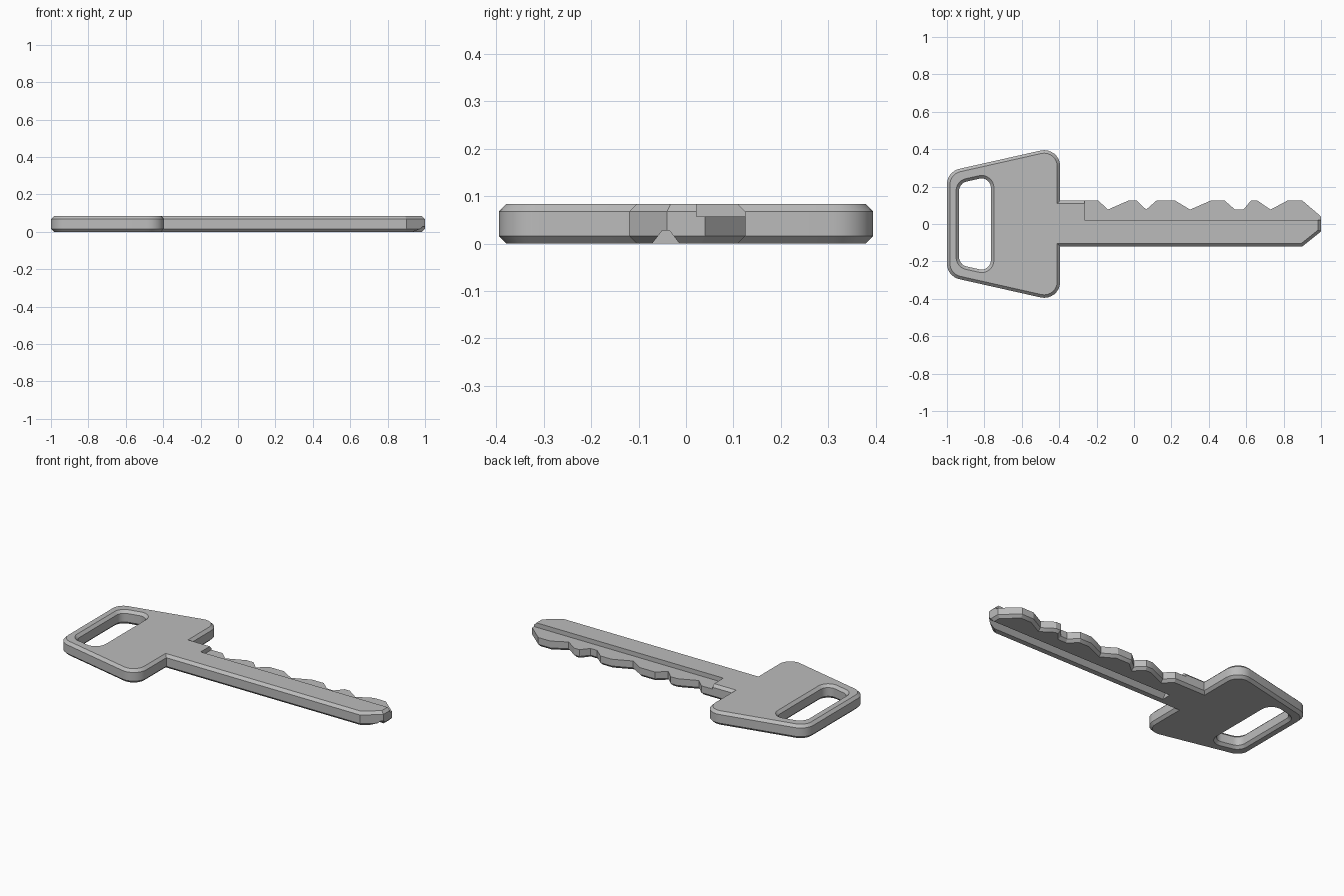
import bpy, bmesh, math
from mathutils import Vector

if "Cube" in bpy.data.objects:
    bpy.data.objects.remove(bpy.data.objects["Cube"])

T, C = 0.084, 0.016          # key thickness and edge chamfer

steel = bpy.data.materials.new("steel grey")
steel.diffuse_color = (0.5, 0.5, 0.5, 1)
steel.use_nodes = True
steel.node_tree.nodes["Principled BSDF"].inputs["Base Color"].default_value = steel.diffuse_color


def outline(points, seg=8):
    """Counter-clockwise outline; a third value rounds that corner by that radius."""
    out, n = [], len(points)
    for i, p in enumerate(points):
        v = Vector(p[:2])
        if len(p) < 3:
            out.append(v)
            continue
        a = (Vector(points[i - 1][:2]) - v).normalized()
        b = (Vector(points[(i + 1) % n][:2]) - v).normalized()
        half = a.angle(b) / 2
        centre = v + (a + b).normalized() * (p[2] / math.sin(half))
        start = v + a * (p[2] / math.tan(half)) - centre
        end = v + b * (p[2] / math.tan(half)) - centre
        turn = math.atan2(start.x * end.y - start.y * end.x, start.dot(end))
        for k in range(seg + 1):
            t = turn * k / seg
            out.append(centre + Vector((start.x * math.cos(t) - start.y * math.sin(t),
                                        start.x * math.sin(t) + start.y * math.cos(t))))
    return out


def inset(loop, d):
    """Move every edge of a loop to its left by d, with mitred corners."""
    res = []
    for i, v in enumerate(loop):
        e1 = (v - loop[i - 1]).normalized()
        e2 = (loop[(i + 1) % len(loop)] - v).normalized()
        n1, n2 = Vector((-e1.y, e1.x)), Vector((-e2.y, e2.x))
        res.append(v + (n1 + n2) * (d / (1 + n1.dot(n2))))
    return res


def make_object(name, bm):
    bmesh.ops.recalc_face_normals(bm, faces=bm.faces)
    me = bpy.data.meshes.new(name)
    bm.to_mesh(me)
    bm.free()
    me.materials.append(steel)
    ob = bpy.data.objects.new(name, me)
    bpy.context.collection.objects.link(ob)
    return ob


def prism_x(name, profile, x0, x1):
    """Cutter: a (y, z) profile swept along x."""
    bm = bmesh.new()
    f = bm.faces.new([bm.verts.new((x0, y, z)) for y, z in profile])
    ext = bmesh.ops.extrude_face_region(bm, geom=[f])["geom"]
    bmesh.ops.translate(bm, vec=(x1 - x0, 0, 0),
                        verts=[g for g in ext if isinstance(g, bmesh.types.BMVert)])
    ob = make_object(name, bm)
    ob.hide_render = True
    return ob


# Teeth along the back edge, from tip to shoulder
teeth = [(0.90, .125), (0.82, .125), (0.73, .077), (0.66, .125), (0.625, .125),
         (0.585, .077), (0.54, .077), (0.485, .125), (0.41, .125), (0.30, .077),
         (0.22, .125), (0.12, .125), (0.065, .077), (0.015, .125), (-0.03, .125),
         (-0.14, .077), (-0.19, .125)]

# Bow and blade outline, and the key ring slot (clockwise)
body = outline([(-1, -.28, .085), (-.395, -.416, .085), (-.395, -.12), (.90, -.12),
                (1, -.04), (1, .04)] + teeth +
               [(-.395, .125), (-.395, .416, .085), (-1, .28, .085)])
slot = outline([(-.935, -.218, .05), (-.935, .218, .05),
                (-.765, .256, .05), (-.765, -.256, .05)])

# Key body: chamfered slab with the slot through it
bm = bmesh.new()
caps = {0: [], 3: []}
for loop in (body, slot):
    rings = []
    for d, z in ((C, 0), (0, C), (0, T - C), (C, T)):
        rings.append([bm.verts.new((p.x, p.y, z)) for p in inset(loop, d)])
    n = len(loop)
    for lo, hi in zip(rings, rings[1:]):
        for i in range(n):
            j = (i + 1) % n
            bm.faces.new((lo[i], lo[j], hi[j], hi[i]))
    for k in caps:
        caps[k] += [bm.edges.get((rings[k][i], rings[k][(i + 1) % n])) for i in range(n)]
for edges in caps.values():
    bmesh.ops.triangle_fill(bm, edges=edges, use_beauty=True)
key = make_object("key_body", bm)

# Lowered ledge above the teeth, and the keyway groove underneath
cutters = [prism_x("ledge_cutter", [(.022, .057), (.3, .057), (.3, .2), (.022, .2)], -.265, 1.2),
           prism_x("groove_cutter", [(-.083, -.015), (-.05, .028), (-.035, .028), (-.002, -.015)],
                   -.265, 1.2)]
bpy.context.view_layer.objects.active = key
key.select_set(True)
for cutter in cutters:
    mod = key.modifiers.new(cutter.name, 'BOOLEAN')
    mod.operation, mod.solver, mod.object = 'DIFFERENCE', 'EXACT', cutter
    bpy.ops.object.modifier_apply(modifier=mod.name)
    bpy.data.objects.remove(cutter)

bpy.ops.object.shade_smooth_by_angle(angle=math.radians(25))
